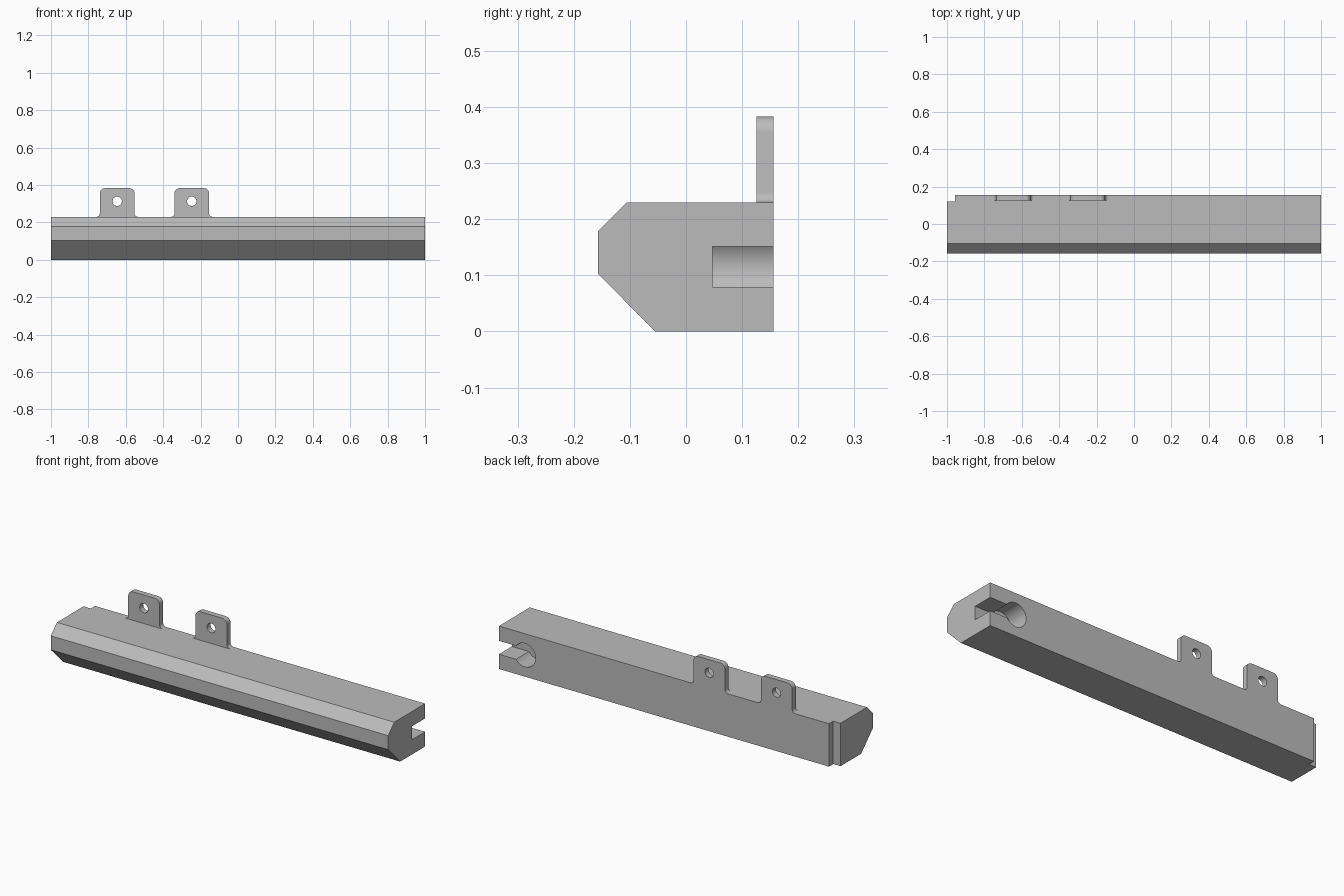
import bpy, bmesh, math
from mathutils import Vector

if "Cube" in bpy.data.objects:
    bpy.data.objects.remove(bpy.data.objects["Cube"], do_unlink=True)

grey = bpy.data.materials.new("plain_grey")
grey.use_nodes = True
GREY = (0.5, 0.5, 0.5, 1)
grey.diffuse_color = GREY
grey.node_tree.nodes["Principled BSDF"].inputs["Base Color"].default_value = GREY

BACK, TOP = 0.156, 0.23


def prism(name, outline, direction):
    """Extrude a closed outline of 3D points along a direction."""
    bm = bmesh.new()
    face = bm.faces.new([bm.verts.new(p) for p in outline])
    ext = bmesh.ops.extrude_face_region(bm, geom=[face])["geom"]
    moved = [v for v in ext if isinstance(v, bmesh.types.BMVert)]
    bmesh.ops.translate(bm, verts=moved, vec=Vector(direction))
    bmesh.ops.recalc_face_normals(bm, faces=bm.faces)
    mesh = bpy.data.meshes.new(name)
    bm.to_mesh(mesh)
    bm.free()
    mesh.materials.append(grey)
    obj = bpy.data.objects.new(name, mesh)
    bpy.context.collection.objects.link(obj)
    return obj


def arc(cx, cz, r, start, end, steps=8):
    """Points on an arc in the xz plane, angles in degrees."""
    angles = [math.radians(start + (end - start) * i / steps) for i in range(steps + 1)]
    return [(cx + r * math.cos(a), cz + r * math.sin(a)) for a in angles]


def at_y(points, y):
    return [(x, y, z) for x, z in points]


def cut(obj, cutter):
    cutter.hide_render = True
    mod = obj.modifiers.new("cut", "BOOLEAN")
    mod.operation = "DIFFERENCE"
    mod.solver = "EXACT"
    mod.object = cutter
    select(obj)
    bpy.ops.object.modifier_apply(modifier=mod.name)
    bpy.data.objects.remove(cutter, do_unlink=True)


def select(obj):
    bpy.ops.object.select_all(action="DESELECT")
    obj.select_set(True)
    bpy.context.view_layer.objects.active = obj


def smooth(obj):
    select(obj)
    bpy.ops.object.shade_smooth_by_angle(angle=math.radians(30))


# Chamfered bar
section = [(-0.157, 0.178), (-0.105, TOP), (BACK, TOP), (BACK, 0), (-0.055, 0), (-0.157, 0.103)]
bar = prism("bar", [(-1, y, z) for y, z in section], (2, 0, 0))

# Keyhole slot at the left end, open to the back
slot_z, half, radius, hole_x = 0.115, 0.036, 0.063, 0.846
opening = math.degrees(math.asin(half / radius))
keyhole = arc(hole_x, slot_z, radius, opening, 360 - opening, 40)
keyhole += [(1.1, slot_z - half), (1.1, slot_z + half)]
cut(bar, prism("keyhole_cutter", at_y(keyhole, 0.047), (0, 0.2, 0)))

# Step in the back at the right end
step = [(-1.1, -0.1), (-0.957, -0.1), (-0.957, 0.3), (-1.1, 0.3)]
cut(bar, prism("step_cutter", at_y(step, 0.12), (0, 0.2, 0)))
smooth(bar)

# Two mounting tabs with rounded corners, flared feet and a bolt hole
tab_half, tab_top, corner, flare = 0.093, 0.383, 0.028, 0.018
for name, cx in (("outer_tab", -0.646), ("inner_tab", -0.247)):
    right_side = arc(tab_half + flare, TOP + flare, flare, 270, 180)
    right_side += arc(tab_half - corner, tab_top - corner, corner, 0, 90)
    outline = right_side + [(-x, z) for x, z in reversed(right_side)]
    outline = [(cx + x, z) for x, z in outline]
    tab = prism(name, at_y(outline, 0.126), (0, BACK - 0.126, 0))
    bolt_hole = arc(cx, 0.313, 0.025, 0, 360, 32)[:-1]
    cut(tab, prism("bolt_hole_cutter", at_y(bolt_hole, 0.1), (0, 0.1, 0)))
    smooth(tab)
